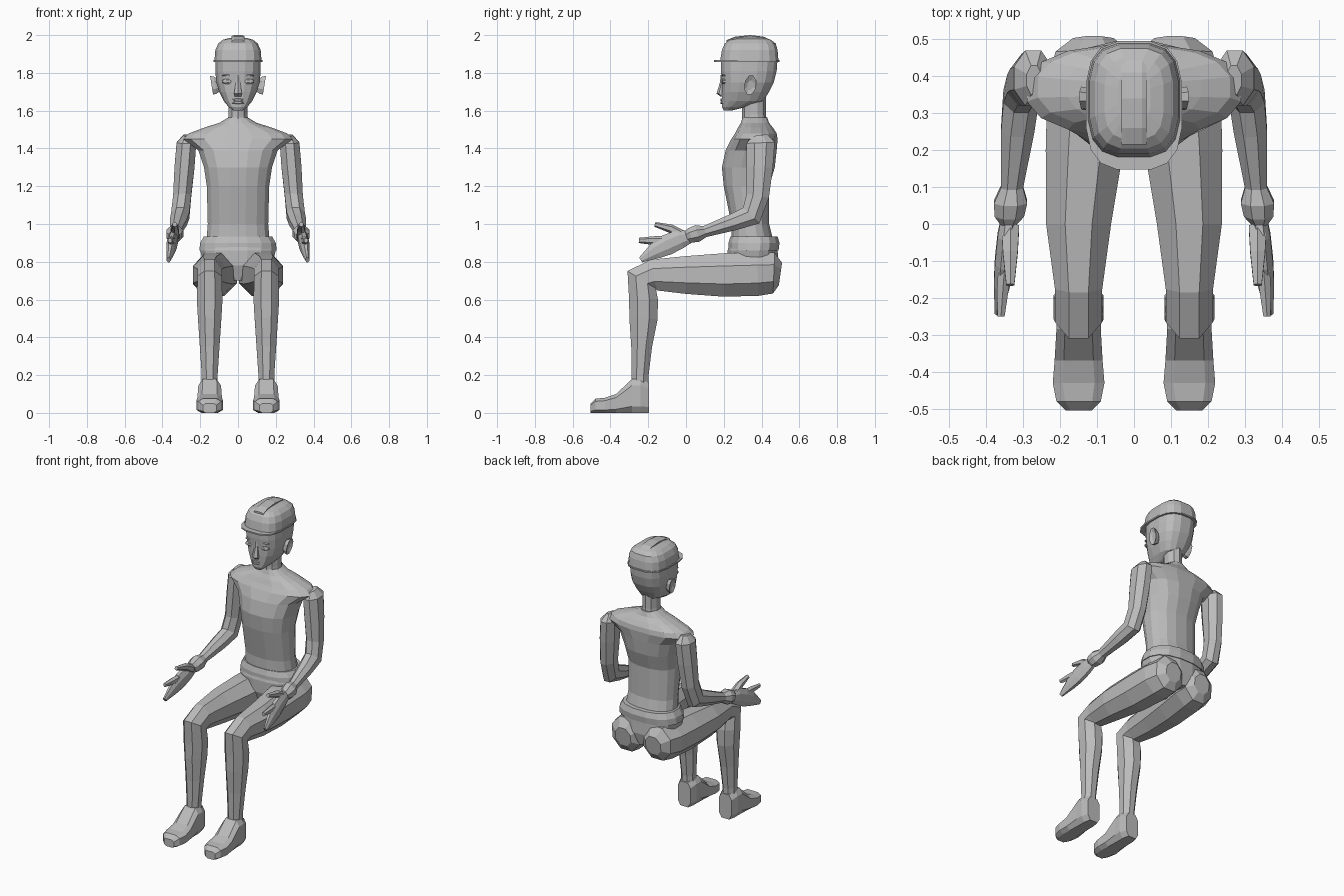
import bpy, bmesh, math
from mathutils import Vector

old = bpy.data.objects.get("Cube")
if old:
    bpy.data.objects.remove(old)

shade = (.5, .5, .5, 1)
grey = bpy.data.materials.new("plain grey")
grey.use_nodes = True
grey.diffuse_color = shade
grey.node_tree.nodes["Principled BSDF"].inputs["Base Color"].default_value = shade

X, Y, Z = Vector((1, 0, 0)), Vector((0, 1, 0)), Vector((0, 0, 1))


def rounded(value, power):
    """Squares off a sine or cosine, keeping its sign."""
    return math.copysign(abs(value) ** power, value)


def square_to_path(centres, i, u):
    """Second ring axis, square to u and to the path at ring i."""
    here = centres[i]
    ahead = (centres[min(i + 1, len(centres) - 1)] - here).normalized()
    behind = (here - centres[max(i - 1, 0)]).normalized()
    return (ahead + behind).cross(u).normalized()


def loft(name, rings, sides=8, u=X, v=None, power=1, flip=1):
    """Skins rings (x, y, z, half size along u, half size along v) into a solid."""
    bm = bmesh.new()
    centres = [Vector(ring[:3]) for ring in rings]
    corner = math.cos(math.pi / sides) ** power
    loops = []
    for i, (*_, wide, deep) in enumerate(rings):
        across = v or square_to_path(centres, i, u)
        loop = []
        for k in range(sides):
            angle = math.tau * (k + .5) / sides
            point = (centres[i]
                     + u * wide * rounded(math.cos(angle), power) / corner
                     + across * deep * rounded(math.sin(angle), power) / corner)
            loop.append(bm.verts.new((point.x * flip, point.y, point.z)))
        loops.append(loop)
    for low, high in zip(loops, loops[1:]):
        for k in range(sides):
            bm.faces.new((low[k - 1], low[k], high[k], high[k - 1]))
    bm.faces.new(loops[0])
    bm.faces.new(loops[-1])
    bmesh.ops.recalc_face_normals(bm, faces=bm.faces)
    mesh = bpy.data.meshes.new(name)
    bm.to_mesh(mesh)
    bm.free()
    mesh.materials.append(grey)
    bpy.context.collection.objects.link(bpy.data.objects.new(name, mesh))


def stack(name, levels, sides=16, power=.85):
    """Level rings on the centre line, given as (z, front, back, half width)."""
    rings = [(0, (front + back) / 2, z, wide, (back - front) / 2)
             for z, front, back, wide in levels]
    loft(name, rings, sides, X, Y, power)


def pair(name, rings, **options):
    """Lofts a part on the left and its mirror image on the right."""
    for side, flip in (("left", 1), ("right", -1)):
        loft(side + "_" + name, rings, flip=flip, **options)


def arm_line(rows):
    """Rows (y, z, width, depth) drift outward from shoulder to fingertip."""
    return [(.41 - .075 * (y + z), y, z, wide, deep) for y, z, wide, deep in rows]


def leg_line(rows):
    """Rows (y, z, width, depth) close inward only towards the buttock."""
    return [(.15 - .08 * max(0, y), y, z, wide, deep) for y, z, wide, deep in rows]


# Trunk
stack("torso", [
    (.88, .24, .47, .17), (1, .24, .44, .16), (1.2, .2, .44, .165),
    (1.3, .19, .47, .18), (1.39, .21, .48, .21), (1.45, .24, .485, .29),
    (1.48, .26, .48, .26), (1.51, .275, .46, .18), (1.535, .29, .44, .1),
    (1.565, .3, .43, .05)])
stack("pelvis", [(.93, .24, .47, .17), (.86, .22, .485, .2),
                 (.78, .22, .49, .18), (.7, .25, .47, .03)])
stack("belt", [(.86, .225, .49, .205), (.9, .225, .495, .2), (.935, .235, .485, .18)])
stack("neck", [(1.5, .3, .43, .06), (1.58, .3, .42, .05), (1.67, .3, .42, .05)],
      sides=10, power=1)

# Head and face
stack("head", [
    (1.6, .2, .24, .025), (1.62, .19, .32, .05), (1.65, .19, .41, .075),
    (1.7, .19, .44, .1), (1.75, .19, .465, .115), (1.81, .185, .48, .12),
    (1.88, .185, .485, .12)], power=.75)
stack("nose", [(1.79, .186, .21, .012), (1.75, .182, .21, .012),
               (1.69, .165, .21, .021), (1.675, .185, .21, .018)], sides=6, power=1)
for name, z in (("upper_lip", 1.657), ("lower_lip", 1.643)):
    loft(name, [(0, .2, z, .035, .01), (0, .182, z, .02, .006)], v=Z)
for name, z, tall in (("eye", 1.755, .014), ("eyebrow", 1.787, .005)):
    pair(name, [(.055, y, z, .03 * size, tall * size)
                for y, size in ((.21, 1), (.195, .9), (.19, .5))], v=Z)
pair("ear", [(x, .34, 1.735, .03 * size, .05 * size)
             for x, size in ((.1, .6), (.12, .9), (.14, 1), (.13, .5))],
     u=Y, v=Z + X * .16 + Y * .1)

# Cap with a brim and a raised centre strip
stack("cap", [(1.86, .18, .49, .125), (1.92, .19, .485, .12),
              (1.955, .205, .475, .105), (1.975, .23, .45, .08),
              (1.985, .28, .41, .045)], power=.65)
stack("cap_brim", [(z, .147, .495, .13) for z in (1.858, 1.867)], power=.65)
loft("cap_strip", [(0, y, z, .034, .014) for y, z in (
    (.215, 1.96), (.26, 1.978), (.34, 1.986), (.41, 1.978), (.45, 1.96))],
    v=Z, power=.5)

# Arms with flared cuffs, then hands
pair("arm", arm_line([
    (.39, 1.47, .02, .04), (.395, 1.43, .052, .075), (.39, 1.3, .053, .07),
    (.38, 1.15, .048, .06), (.345, 1.045, .048, .06), (.25, 1.01, .045, .045),
    (.1, .96, .03, .03), (.06, .95, .045, .045), (.025, .94, .04, .04),
    (0, .93, .02, .03)]))
pair("palm", arm_line([
    (.03, .935, .02, .03), (-.03, .92, .026, .05), (-.1, .89, .026, .055),
    (-.16, .86, .022, .045), (-.24, .81, .01, .015)]))
pair("index_finger", arm_line([
    (-.08, .91, .018, .025), (-.17, .912, .016, .02), (-.25, .913, .01, .012)]),
    sides=6)
pair("thumb", [(.335, y, z, size, size) for y, z, size in (
    (-.01, .935, .024), (-.08, .975, .02), (-.165, .998, .011))], sides=6)

# Legs, each running from buttock over the bent knee to the ankle
pair("leg", leg_line([
    (.5, .735, .055, .06), (.465, .74, .1, .108), (.38, .735, .115, .115),
    (.2, .73, .105, .115), (0, .73, .088, .1), (-.17, .73, .064, .083),
    (-.235, .705, .064, .088), (-.225, .6, .068, .076), (-.225, .5, .062, .075),
    (-.235, .35, .052, .055), (-.243, .2, .042, .045), (-.243, .1, .042, .043)]))

# Flat-soled feet in sections from heel to toe
pair("foot", leg_line([(y, tall / 2, wide, tall / 2) for y, wide, tall in (
    (-.195, .045, .16), (-.24, .06, .18), (-.285, .06, .18), (-.37, .065, .1),
    (-.43, .07, .08), (-.48, .06, .075), (-.505, .035, .05))]), v=Z, power=.55)
